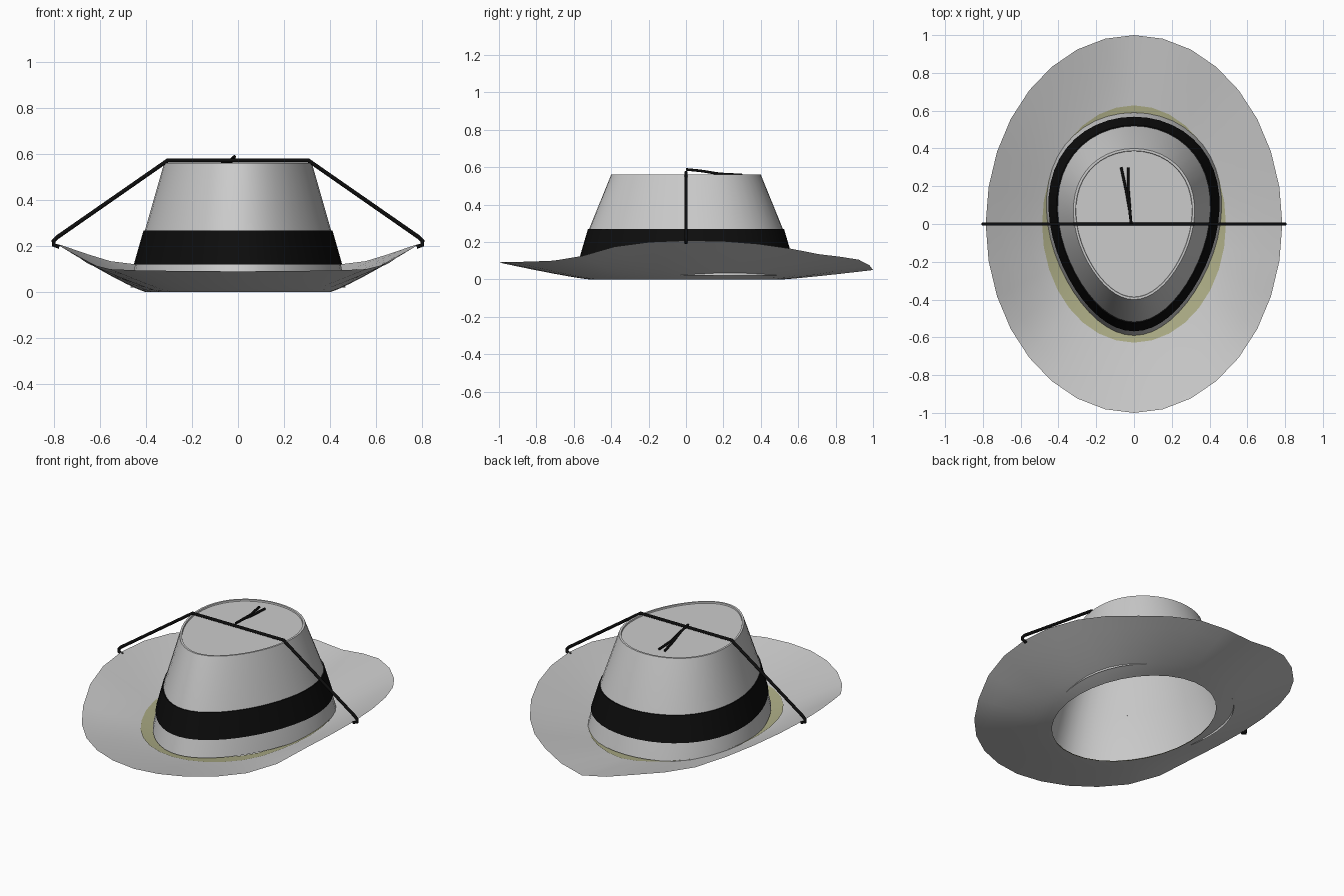
import bpy, bmesh, math

if "Cube" in bpy.data.objects:
    bpy.data.objects.remove(bpy.data.objects["Cube"])

def material(name, rgb):
    m = bpy.data.materials.new(name)
    m.diffuse_color = (*rgb, 1)
    m.use_nodes = True
    m.node_tree.nodes["Principled BSDF"].inputs["Base Color"].default_value = m.diffuse_color
    return m

GREY = material("felt grey", (0.60, 0.60, 0.60))
BLACK = material("black", (0.004, 0.004, 0.004))
OLIVE = material("olive lining", (0.42, 0.42, 0.24))

def loft(name, rings, mat, cap=False, angle=35):
    """Skin a list of closed rings (counter-clockwise, listed bottom to top)."""
    bm = bmesh.new()
    vs = [[bm.verts.new(p) for p in r] for r in rings]
    for a, b in zip(vs, vs[1:]):
        n = len(a)
        for i in range(n):
            j = (i + 1) % n
            bm.faces.new((a[i], a[j], b[j], b[i]))
    if cap:
        bm.faces.new(vs[-1])
    me = bpy.data.meshes.new(name)
    bm.to_mesh(me)
    bm.free()
    me.materials.append(mat)
    ob = bpy.data.objects.new(name, me)
    bpy.context.collection.objects.link(ob)
    bpy.ops.object.select_all(action='DESELECT')
    ob.select_set(True)
    bpy.context.view_layer.objects.active = ob
    bpy.ops.object.shade_smooth_by_angle(angle=math.radians(angle))
    return ob

# Brim: ellipse to ellipse, with the rim height varying from back to front
N = 32
RIM = [.05, .075, .105, .12, .135, .165, .19, .205, .208,
       .20, .175, .125, .10, .095, .093, .092, .09]

def brim_ring(f, lift=0.0):
    pts = []
    for i in range(N):
        t = 2 * math.pi * i / N
        k = abs(i - N // 4)              # steps away from the back point
        k = min(k, N - k)
        x = (0.40 + 0.385 * f) * math.cos(t)
        y = (0.52 + 0.48 * f) * math.sin(t)
        pts.append((x, y, RIM[k] * f ** 1.15 + lift))
    return pts

# rings run from the outside in, so flip the order to keep normals upward
def ring_sheet(name, fracs, mat, lift=0.0):
    ob = loft(name, [brim_ring(f, lift) for f in fracs], mat)
    me = ob.data
    if me.polygons[0].normal.z < 0:
        me.flip_normals()
    return ob

ring_sheet("brim", (1, .8, .6, .4, .225, .1, 0), GREY)
ring_sheet("lining_ring", (.225, .1, 0), OLIVE, 0.004)

# Crown: egg-shaped section, narrow at the front, tapering upward
PROFILE = [(0.02, 0.468, 0.59), (0.12, 0.448, 0.562),
           (0.27, 0.405, 0.518), (0.56, 0.322, 0.40)]

def crown_ring(z, grow=0.0, drop=0.0, n=48):
    for (z0, a0, b0), (z1, a1, b1) in zip(PROFILE, PROFILE[1:]):
        if z <= z1:
            u = (z - z0) / (z1 - z0)
            a, b = a0 + (a1 - a0) * u + grow, b0 + (b1 - b0) * u + grow
            break
    pts = []
    for i in range(n):
        s, c = math.sin(2 * math.pi * i / n), math.cos(2 * math.pi * i / n)
        pts.append((a * c * (0.98 + 0.19 * s), b * s, z - drop))
    return pts

loft("crown", [crown_ring(z) for z in (0.02, 0.12, 0.27, 0.56)]
     + [crown_ring(0.56, -0.012), crown_ring(0.56, -0.014, 0.008)], GREY, cap=True)

# Hat band
loft("hat_band", [crown_ring(0.12), crown_ring(0.12, 0.006),
                  crown_ring(0.268, 0.006), crown_ring(0.268)], BLACK)

# Cord over the crown and its two loose ends
def cord(name, paths, radius):
    cu = bpy.data.curves.new(name, 'CURVE')
    cu.dimensions = '3D'
    cu.bevel_depth = radius
    cu.bevel_resolution = 2
    cu.use_fill_caps = True
    for pts in paths:
        sp = cu.splines.new('POLY')
        sp.points.add(len(pts) - 1)
        for p, co in zip(sp.points, pts):
            p.co = (*co, 1)
    cu.materials.append(BLACK)
    ob = bpy.data.objects.new(name, cu)
    bpy.context.collection.objects.link(ob)

half = [(0.775, 0, 0.197), (0.80, 0, 0.205), (0.80, 0, 0.222), (0.785, 0, 0.238),
        (0.305, 0, 0.572)]
cord("chin_cord", [half + [(-x, y, z) for x, y, z in reversed(half)]], 0.009)
cord("cord_ends", [
    [(-0.015, 0, 0.588), (-0.024, 0.08, 0.580), (-0.042, 0.18, 0.564), (-0.068, 0.30, 0.558)],
    [(-0.015, 0, 0.588), (-0.022, 0.08, 0.580), (-0.030, 0.18, 0.564), (-0.030, 0.30, 0.558)],
], 0.007)
